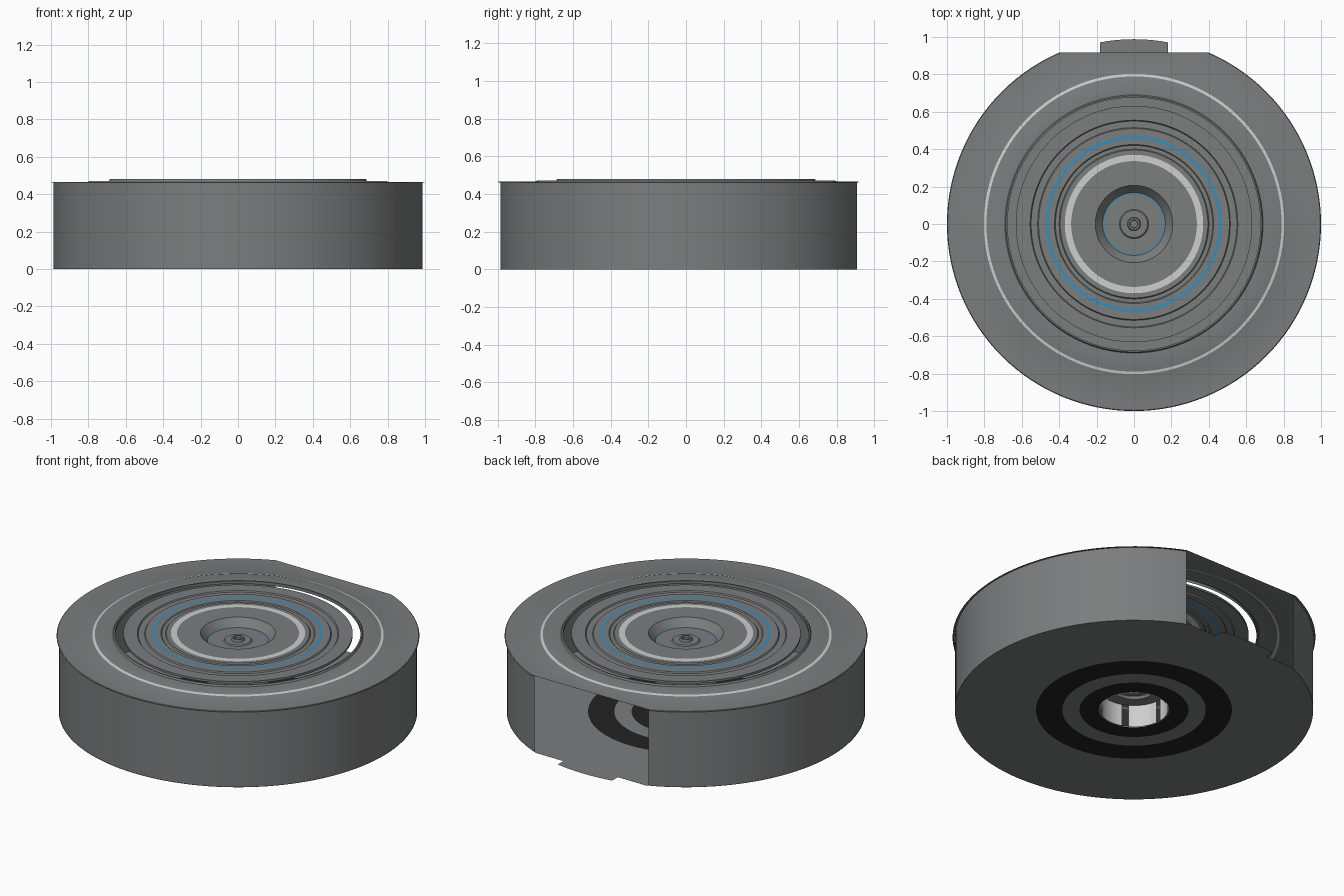
import bpy, bmesh, math

if "Cube" in bpy.data.objects:
    bpy.data.objects.remove(bpy.data.objects["Cube"])

SEG = 128
FLAT = 0.917          # y of the flat cut at the back


def material(name, rgb):
    m = bpy.data.materials.new(name)
    m.diffuse_color = (*rgb, 1)
    m.use_nodes = True
    m.node_tree.nodes["Principled BSDF"].inputs["Base Color"].default_value = m.diffuse_color
    return m


MATS = [material("grey", (0.20, 0.206, 0.208)),
        material("black", (0.016, 0.016, 0.016)),
        material("light_grey", (0.62, 0.62, 0.63)),
        material("blue", (0.012, 0.30, 0.72))]
GREY, BLACK, LIGHT, BLUE = range(4)


def lathe(name, profile, edit=None):
    """Spin (r, z, material of the band that follows) points round z."""
    bm = bmesh.new()
    rings = []
    for r, z, _ in profile:
        rings.append([bm.verts.new((r * math.cos(2 * math.pi * i / SEG),
                                    r * math.sin(2 * math.pi * i / SEG), z))
                      for i in range(SEG)])
    for k in range(len(rings) - 1):
        a, b = rings[k], rings[k + 1]
        for i in range(SEG):
            j = (i + 1) % SEG
            f = bm.faces.new((a[i], a[j], b[j], b[i]))
            f.material_index = profile[k][2]
    bmesh.ops.remove_doubles(bm, verts=bm.verts, dist=1e-5)
    if edit:
        edit(bm)
    me = bpy.data.meshes.new(name)
    bm.to_mesh(me)
    bm.free()
    for m in MATS:
        me.materials.append(m)
    ob = bpy.data.objects.new(name, me)
    bpy.context.collection.objects.link(ob)
    bpy.ops.object.select_all(action='DESELECT')
    bpy.context.view_layer.objects.active = ob
    ob.select_set(True)
    bpy.ops.object.shade_smooth_by_angle(angle=math.radians(20))
    return ob


def slice_at(bm, co, no, clear=False):
    bmesh.ops.bisect_plane(bm, geom=bm.verts[:] + bm.edges[:] + bm.faces[:],
                           plane_co=co, plane_no=no, clear_outer=clear)


def cut_back(bm, y=FLAT):
    slice_at(bm, (0, y, 0), (0, 1, 0), True)


def cut_tab(bm):
    # leave only the middle tab beyond the flat
    slice_at(bm, (0, FLAT, 0), (0, 1, 0))
    for s in (-1, 1):
        slice_at(bm, (s * 0.183, 0, 0), (1, 0, 0))
    gone = [f for f in bm.faces if f.calc_center_median().y > FLAT
            and abs(f.calc_center_median().x) > 0.183]
    bmesh.ops.delete(bm, geom=gone, context='FACES')


def cut_slots(bm):
    gone = [f for f in bm.faces
            if (math.degrees(math.atan2(f.calc_center_median().y,
                                        f.calc_center_median().x)) % 60) < 9]
    bmesh.ops.delete(bm, geom=gone, context='FACES')


# Base plate with two black rings, centre hole and rear tab
lathe("base_plate", [(0.195, 0, BLACK), (0.30, 0, GREY), (0.395, 0, BLACK),
                     (0.54, 0, GREY), (0.988, 0, GREY)], cut_tab)

# Side wall, open at the back
lathe("side_wall", [(0.986, 0, GREY), (0.986, 0.464, GREY)],
      lambda bm: cut_back(bm, 0.908))

# Outer lid with a light ring and a raised lip round the open gap
lathe("outer_lid", [(1.0, 0.462, GREY), (0.996, 0.466, GREY),
                    (0.803, 0.466, LIGHT), (0.789, 0.471, GREY),
                    (0.69, 0.471, GREY), (0.684, 0.48, GREY),
                    (0.676, 0.48, GREY), (0.676, 0.462, GREY)], cut_back)

# Inner disc: ribs, blue and light rings, then the central bowl and boss
lathe("inner_disc", [
    (0.632, 0.464, GREY), (0.632, 0.477, GREY), (0.555, 0.477, GREY),
    (0.55, 0.47, GREY), (0.515, 0.47, GREY), (0.51, 0.477, GREY),
    (0.467, 0.477, BLUE), (0.456, 0.477, GREY),
    (0.425, 0.477, GREY), (0.42, 0.472, GREY), (0.40, 0.472, GREY),
    (0.395, 0.478, GREY), (0.37, 0.478, LIGHT), (0.336, 0.478, GREY),
    (0.207, 0.478, GREY), (0.168, 0.432, GREY),
    (0.160, 0.432, BLUE), (0.156, 0.432, GREY), (0.078, 0.432, GREY),
    (0.072, 0.438, GREY), (0.036, 0.438, GREY), (0.032, 0.452, GREY),
    (0.022, 0.452, GREY), (0.020, 0.44, GREY), (0, 0.44, GREY)])

# Slotted light hub sleeve above the centre hole, with its cap
lathe("hub_sleeve", [(0.188, 0.135, LIGHT), (0.188, 0.0, LIGHT)], cut_slots)
lathe("hub_cap", [(0.188, 0.135, GREY), (0.12, 0.135, GREY),
                  (0.11, 0.15, GREY), (0, 0.15, GREY)])
